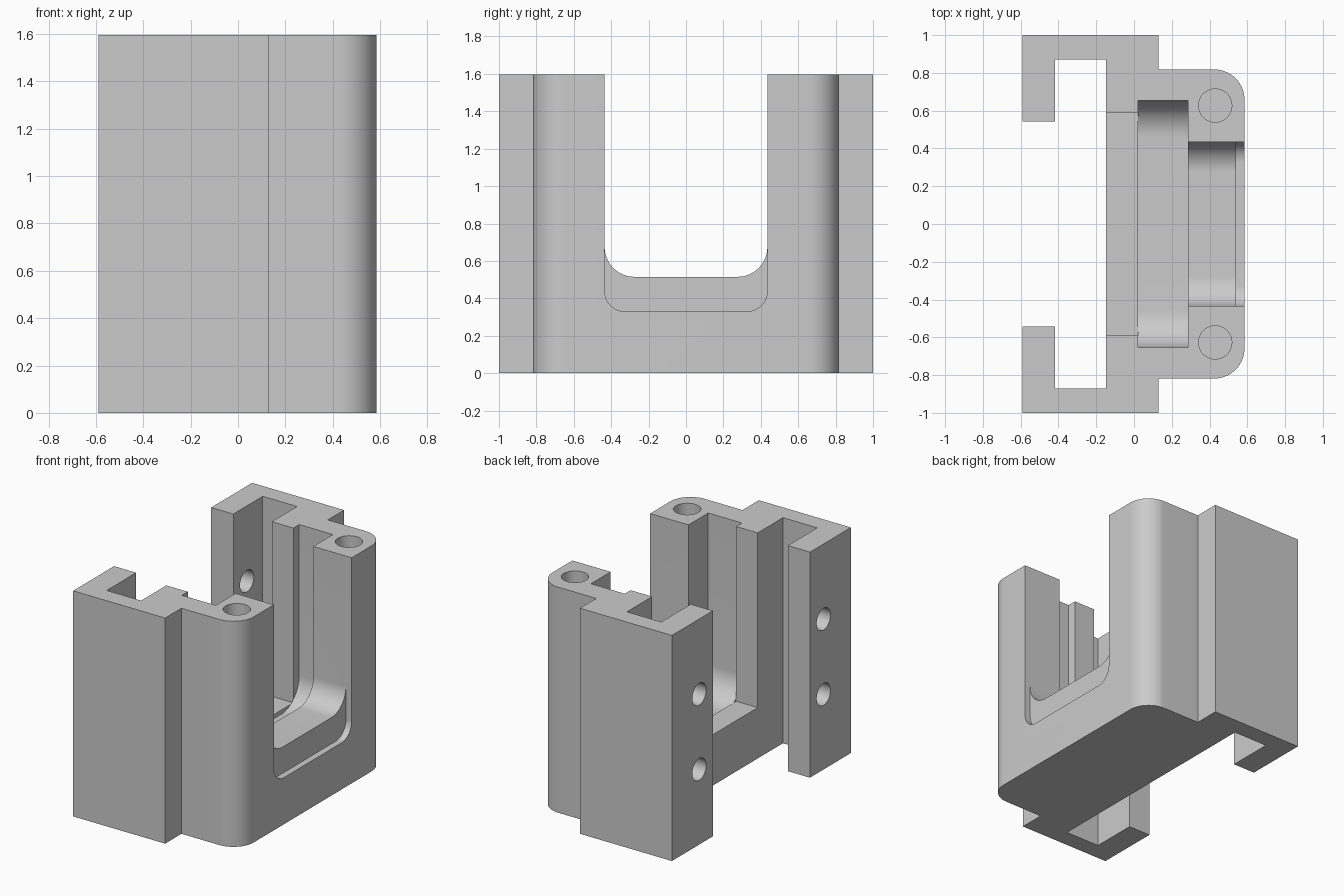
import bpy, bmesh
from math import cos, sin, pi
from mathutils import Matrix, Vector

cube = bpy.data.objects.get("Cube")
if cube:
    bpy.data.objects.remove(cube, do_unlink=True)

HEIGHT = 1.596

grey = bpy.data.materials.new("light grey")
grey.use_nodes = True
colour = (0.6, 0.6, 0.6, 1)
grey.diffuse_color = colour
grey.node_tree.nodes["Principled BSDF"].inputs["Base Color"].default_value = colour


def arc(cx, cy, r, start, end, steps=16):
    angles = [start + (end - start) * i / steps for i in range(steps + 1)]
    return [(cx + r * cos(a), cy + r * sin(a)) for a in angles]


def make(name, bm):
    bmesh.ops.recalc_face_normals(bm, faces=bm.faces[:])
    mesh = bpy.data.meshes.new(name)
    bm.to_mesh(mesh)
    bm.free()
    mesh.materials.append(grey)
    obj = bpy.data.objects.new(name, mesh)
    bpy.context.collection.objects.link(obj)
    return obj


def prism(name, points, offset):
    """Extrude a closed outline of 3D points along an offset."""
    bm = bmesh.new()
    face = bm.faces.new([bm.verts.new(p) for p in points])
    top = bmesh.ops.extrude_face_region(bm, geom=[face])["geom"]
    verts = [v for v in top if isinstance(v, bmesh.types.BMVert)]
    bmesh.ops.translate(bm, verts=verts, vec=Vector(offset))
    return make(name, bm)


def slot(name, x0, x1, half, floor, r):
    """U-shaped cutter, open upwards, running along x."""
    if r:
        side = arc(half - r, floor + r, r, -pi / 2, 0)
    else:
        side = [(half, floor)]
    side.append((half, HEIGHT + 0.3))
    outline = side + [(-y, z) for y, z in reversed(side)]
    return prism(name, [(x0, y, z) for y, z in outline], (x1 - x0, 0, 0))


def drill(name, centre, r, length, axis):
    """Round hole cutter along x or z."""
    bm = bmesh.new()
    turn = Matrix.Rotation(pi / 2, 4, 'Y') if axis == 'X' else Matrix()
    bmesh.ops.create_cone(bm, cap_ends=True, segments=40, radius1=r, radius2=r,
                          depth=length, matrix=Matrix.Translation(centre) @ turn)
    return make(name, bm)


# Footprint: rounded nose, stepped shoulders and hooked arms, mirrored in y
half = arc(0.425, 0.658, 0.16, 0, pi / 2)
half += [(0.13, 0.818), (0.13, 1), (-0.59, 1), (-0.59, 0.543),
         (-0.417, 0.543), (-0.417, 0.872), (-0.148, 0.872)]
outline = half + [(x, -y) for x, y in reversed(half)]
body = prism("slotted_bracket", [(x, y, 0) for x, y in outline], (0, 0, HEIGHT))

# Slots through the body, from the back opening to the nose recess
cutters = [
    slot("pocket_cutter", 0.02, 0.285, 0.655, 0.33, 0.2),
    slot("back_slot_cutter", -0.25, 0.02, 0.59, 0.36, 0),
    slot("front_slot_cutter", 0.2, 0.7, 0.435, 0.515, 0.16),
    slot("nose_recess_cutter", 0.54, 0.7, 0.435, 0.33, 0.11),
]

# Screw holes in the top and paired holes through the hooks
for s in (-1, 1):
    cutters.append(drill("top_hole_cutter", (0.43, s * 0.627, HEIGHT), 0.088, 1.0, 'Z'))
    for z in (HEIGHT / 3, HEIGHT * 2 / 3):
        cutters.append(drill("hook_hole_cutter", (-0.5, s * 0.695, z), 0.077, 0.4, 'X'))

bpy.ops.object.select_all(action='DESELECT')
bpy.context.view_layer.objects.active = body
body.select_set(True)
for cutter in cutters:
    mod = body.modifiers.new(cutter.name, 'BOOLEAN')
    mod.operation = 'DIFFERENCE'
    mod.solver = 'EXACT'
    mod.object = cutter
    bpy.ops.object.modifier_apply(modifier=mod.name)
    bpy.data.objects.remove(cutter, do_unlink=True)

bpy.ops.object.shade_smooth_by_angle(angle=pi / 6)
